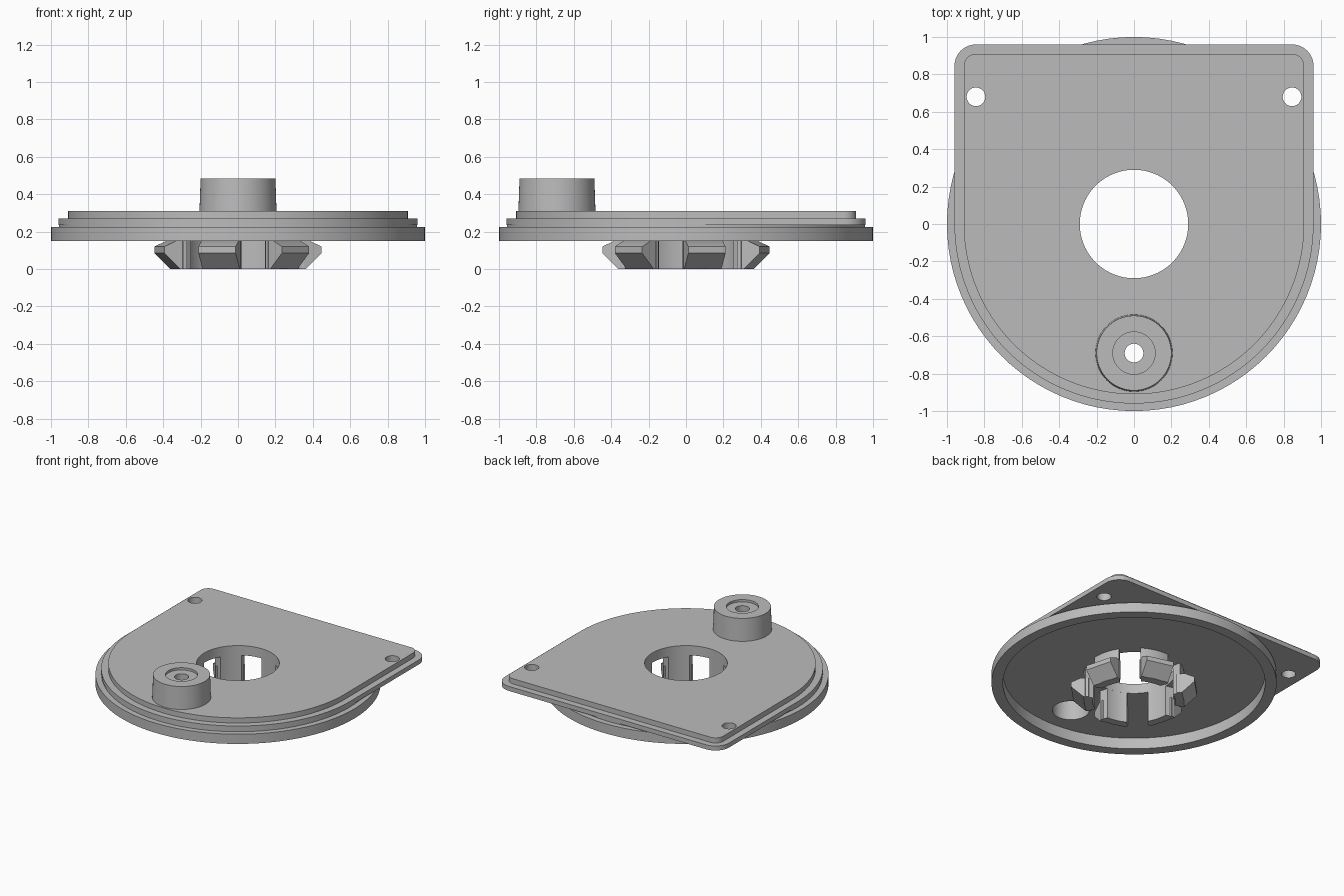
import bpy, bmesh, math
from mathutils import Matrix, Vector

cube = bpy.data.objects.get("Cube")
if cube:
    bpy.data.objects.remove(cube, do_unlink=True)

grey = bpy.data.materials.new("plain grey")
grey.use_nodes = True
grey.diffuse_color = (0.5, 0.5, 0.5, 1)
grey.node_tree.nodes["Principled BSDF"].inputs["Base Color"].default_value = (0.5, 0.5, 0.5, 1)


def arc(r, start, end, n, cx=0, cy=0):
    """Points on an arc, angles in degrees."""
    return [(cx + r * math.cos(math.radians(start + (end - start) * i / n)),
             cy + r * math.sin(math.radians(start + (end - start) * i / n)))
            for i in range(n + 1)]


def circle(r, cx=0, cy=0, n=96):
    return arc(r, 0, 360, n, cx, cy)[:-1]


def arch(r, corner):
    """Round front half, straight sides and two rounded back corners."""
    c = r - corner
    return arc(r, 180, 360, 64) + arc(corner, 0, 90, 10, c, c) + arc(corner, 90, 180, 10, -c, c)


def finish(obj):
    bm = bmesh.new()
    bm.from_mesh(obj.data)
    bmesh.ops.remove_doubles(bm, verts=bm.verts, dist=0.0002)
    bmesh.ops.recalc_face_normals(bm, faces=bm.faces)
    bm.to_mesh(obj.data)
    bm.free()
    obj.data.materials.clear()
    obj.data.materials.append(grey)
    bpy.ops.object.select_all(action='DESELECT')
    obj.select_set(True)
    bpy.context.view_layer.objects.active = obj
    bpy.ops.object.shade_smooth_by_angle(angle=math.radians(30))


def slab(name, loops, z0, z1):
    """Flat plate: the first loop is the outline, the others are holes."""
    curve = bpy.data.curves.new(name, 'CURVE')
    curve.dimensions = '2D'
    curve.fill_mode = 'BOTH'
    curve.extrude = (z1 - z0) / 2
    for loop in loops:
        spline = curve.splines.new('POLY')
        spline.points.add(len(loop) - 1)
        for p, (x, y) in zip(spline.points, loop):
            p.co = (x, y, 0, 1)
        spline.use_cyclic_u = True
    obj = bpy.data.objects.new(name, curve)
    bpy.context.collection.objects.link(obj)
    bpy.ops.object.select_all(action='DESELECT')
    obj.select_set(True)
    bpy.context.view_layer.objects.active = obj
    bpy.ops.object.convert(target='MESH')
    obj = bpy.context.view_layer.objects.active
    obj.data.transform(Matrix.Translation((0, 0, (z0 + z1) / 2)))
    finish(obj)
    return obj


def mesh_object(name, bm):
    mesh = bpy.data.meshes.new(name)
    bm.to_mesh(mesh)
    bm.free()
    obj = bpy.data.objects.new(name, mesh)
    bpy.context.collection.objects.link(obj)
    finish(obj)
    return obj


HOLE, CEILING, BOSS_Y = 0.29, 0.235, -0.69

# Round rim under the plate, with a slightly narrower neck
slab("rim", [circle(1.0), circle(0.92)], 0.15, 0.225)
slab("rim_neck", [circle(0.958), circle(0.92)], 0.225, CEILING)

# Two stepped plates with a centre hole, screw holes and the boss bore
holes = [circle(HOLE), circle(0.13, 0, BOSS_Y, 48)]
holes += [circle(0.05, side * 0.845, 0.68, 32) for side in (-1, 1)]
slab("lower_plate", [arch(0.96, 0.115)] + holes, CEILING, 0.27)
slab("upper_plate", [arch(0.91, 0.065)] + holes, 0.27, 0.31)

# Hollow boss with a shallow counterbore, turned from a closed profile
profile = [(0.13, 0.31), (0.13, 0.42), (0.05, 0.42), (0.05, 0.467),
           (0.113, 0.467), (0.113, 0.485), (0.2, 0.485), (0.206, 0.31)]
bm = bmesh.new()
verts = [bm.verts.new((r, BOSS_Y, z)) for r, z in profile]
edges = [bm.edges.new((a, b)) for a, b in zip(verts, verts[1:] + verts[:1])]
bmesh.ops.spin(bm, geom=verts + edges, cent=(0, BOSS_Y, 0), axis=(0, 0, 1),
               angle=math.tau, steps=64, use_merge=True)
mesh_object("boss", bm)

# Six snap fingers: a curved wall with a flat chamfered hook on its outside
SLOT, OUTER, HALF = 0.075, 0.35, 0.103
inner_half = 30 - math.degrees(math.asin(SLOT / HOLE))
outer_half = 30 - math.degrees(math.asin(SLOT / OUTER))
hook_profile = [(0.31, 0), (0.347, 0), (0.435, 0.085), (0.435, 0.12),
                (0.37, 0.15), (0.31, 0.15)]
for i in range(6):
    angle = 15 + 60 * i
    wall = (arc(OUTER, angle - outer_half, angle + outer_half, 12)
            + arc(HOLE, angle + inner_half, angle - inner_half, 12))
    slab(f"finger_{i + 1}", [wall], 0, CEILING)
    bm = bmesh.new()
    face = bm.faces.new([bm.verts.new((r, -HALF, z)) for r, z in hook_profile])
    side = bmesh.ops.extrude_face_region(bm, geom=[face])
    moved = [v for v in side["geom"] if isinstance(v, bmesh.types.BMVert)]
    bmesh.ops.translate(bm, verts=moved, vec=Vector((0, 2 * HALF, 0)))
    bm.transform(Matrix.Rotation(math.radians(angle), 4, 'Z'))
    mesh_object(f"finger_hook_{i + 1}", bm)
